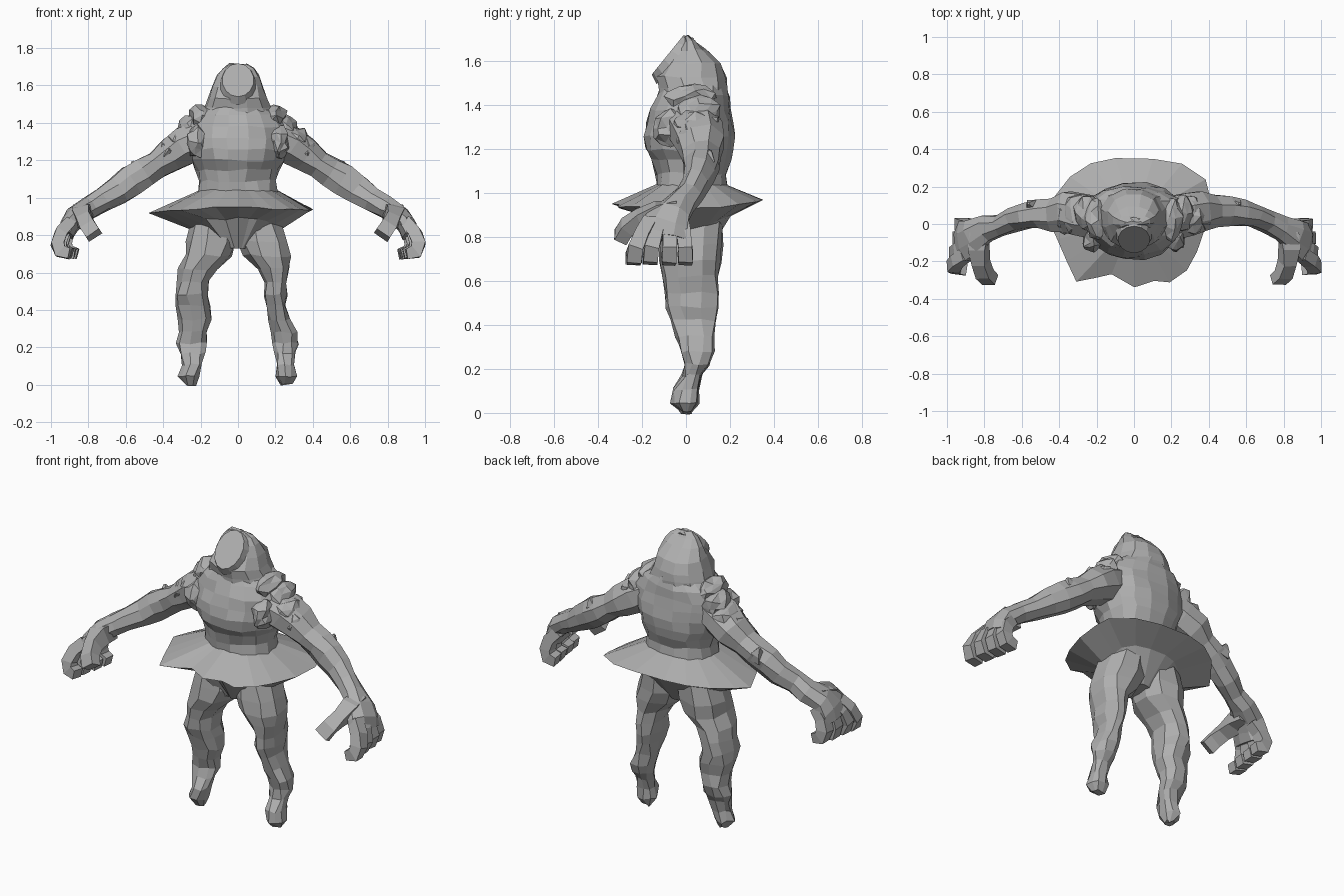
import bpy, bmesh, math, random
from mathutils import Vector, Matrix
from mathutils.bvhtree import BVHTree

random.seed(4)
stone = bpy.data.materials.new("stone_grey")
stone.diffuse_color = (0.43, 0.43, 0.43, 1)
parts = []


def finish(name, bm):
    bmesh.ops.recalc_face_normals(bm, faces=bm.faces)
    me = bpy.data.meshes.new(name)
    bm.to_mesh(me)
    me.materials.append(stone)
    ob = bpy.data.objects.new(name, me)
    bpy.context.collection.objects.link(ob)
    parts.append((ob, BVHTree.FromBMesh(bm)))
    bm.free()
    return ob


def skin(name, rings, jitter=0.0):
    """Bridge equal-sized rings of points and cap both ends."""
    bm = bmesh.new()
    loops = [[bm.verts.new(Vector(p) + Vector([random.uniform(-jitter, jitter) for _ in "xyz"]))
              for p in ring] for ring in rings]
    n = len(loops[0])
    for a, b in zip(loops, loops[1:]):
        for i in range(n):
            j = (i + 1) % n
            bm.faces.new((a[i], a[j], b[j], b[i]))
    bm.faces.new(loops[0])
    bm.faces.new(loops[-1])
    return finish(name, bm)


def column(name, rows, n, jitter, taper=0.0):
    """Upright loft, rows of (z, left x, right x, front y, back y); taper narrows the front."""
    rings = []
    for z, x0, x1, y0, y1 in rows:
        ring = []
        for i in range(n):
            a = 2 * math.pi * (i + 0.5) / n
            c, s = math.cos(a), math.sin(a)
            c, s = [math.copysign(abs(v) ** 0.9, v) for v in (c, s)]
            c *= 1 - taper * max(0, -s)
            ring.append(((x0 + x1) / 2 + c * (x1 - x0) / 2,
                         (y0 + y1) / 2 + s * (y1 - y0) / 2, z))
        rings.append(ring)
    return skin(name, rings, jitter)


def tube(name, path, n, jitter=0.0, side=1):
    """Loft along a path of (x, y, z, radius across, radius in depth)."""
    pts = [Vector(p[:3]) for p in path]
    grow = 1 / math.cos(math.pi / n) if n < 6 else 1.04
    rings = []
    for k, p in enumerate(path):
        t = (pts[min(k + 1, len(pts) - 1)] - pts[max(k - 1, 0)]).normalized()
        u = Vector((0, 1, 0)).cross(t).normalized()
        v = t.cross(u)
        ring = []
        for i in range(n):
            a = 2 * math.pi * (i + 0.5) / n
            q = pts[k] + (u * math.cos(a) * p[3] + v * math.sin(a) * p[4]) * grow
            ring.append((q.x * side, q.y, q.z))
        rings.append(ring)
    return skin(name, rings, jitter)


def lump(name, loc, size, jitter=0.012):
    bm = bmesh.new()
    bmesh.ops.create_icosphere(bm, subdivisions=2, radius=1)
    for v in bm.verts:
        v.co = Vector([l + c * s + random.uniform(-jitter, jitter)
                       for l, c, s in zip(loc, v.co, size)])
    return finish(name, bm)


def inside(tree, p):
    """Odd number of surface crossings along a slanted ray."""
    d, hits = Vector((0.31, 0.87, 0.38)).normalized(), 0
    while hits < 40:
        loc = tree.ray_cast(p, d)[0]
        if loc is None:
            break
        p, hits = loc + d * 1e-5, hits + 1
    return hits % 2 == 1


# Torso, neck mass and pointed head
column("torso", [
    (0.95, -.205, .205, -.12, .18), (1.02, -.22, .22, -.14, .19), (1.09, -.21, .21, -.14, .19),
    (1.15, -.225, .225, -.155, .205), (1.20, -.25, .25, -.185, .215), (1.26, -.27, .27, -.19, .22),
    (1.32, -.28, .28, -.18, .215), (1.38, -.275, .275, -.16, .205), (1.44, -.235, .235, -.14, .20),
    (1.49, -.165, .165, -.115, .185)], 16, 0.008, 0.15)
column("head", [
    (1.42, -.21, .21, -.12, .19), (1.48, -.18, .18, -.125, .195), (1.53, -.16, .16, -.135, .185),
    (1.59, -.14, .14, -.095, .16), (1.65, -.112, .112, -.05, .09),
    (1.69, -.085, .085, -.02, .045), (1.715, -.05, .05, -.005, .015)], 12, 0.006)

# Smooth oval face plate, tilted backwards
bm = bmesh.new()
bmesh.ops.create_cone(bm, cap_ends=True, segments=14, radius1=1, radius2=0.85, depth=1)
bmesh.ops.transform(bm, verts=bm.verts, matrix=Matrix.Translation((0, -0.066, 1.615))
                    @ Matrix.Rotation(math.radians(51), 4, 'X')
                    @ Matrix.Diagonal((0.1, 0.135, 0.045, 1)))
finish("face", bm)

# Flared skirt with an uneven rim
rim = [(.40, .16, .935), (.38, .24, .95), (.26, .32, .96), (.10, .35, .97), (-.10, .35, .97),
       (-.23, .325, .96), (-.34, .25, .95), (-.43, .14, .93), (-.48, .07, .92),
       (-.41, -.08, .925), (-.36, -.2, .93), (-.31, -.31, .93), (-.21, -.29, .94),
       (-.12, -.27, .95), (0, -.34, .95), (.11, -.305, .95), (.19, -.31, .94),
       (.28, -.25, .94), (.34, -.15, .935), (.39, 0, .93)]
waist, under, base = [], [], []
for x, y, z in rim:
    d = math.hypot(x / .19, (y - .025) / .135)
    waist.append((x / d, .025 + (y - .025) / d, 1.05))
    under.append((x * .55, y * .55 + .01, .82 + .22 * abs(y)))
    base.append((x * .15, y * .25 + .01, .73))
skin("skirt", [waist, rim, under, base], 0.003)

# Legs, tapering to small feet
column("left_leg", [
    (0, -.285, -.225, -.02, .025), (.05, -.315, -.205, -.065, .06), (.11, -.30, -.19, -.055, .055),
    (.17, -.31, -.17, -.015, .07), (.22, -.33, -.16, -.01, .10), (.28, -.315, -.16, -.03, .125),
    (.35, -.32, -.13, -.045, .13), (.42, -.335, -.145, -.07, .14), (.48, -.34, -.16, -.10, .15),
    (.55, -.32, -.16, -.10, .155), (.62, -.315, -.11, -.11, .15), (.69, -.285, -.03, -.125, .155),
    (.77, -.28, .0, -.12, .165), (.90, -.24, .0, -.10, .17)], 9, 0.009)
column("right_leg", [
    (0, .225, .29, -.02, .025), (.05, .205, .315, -.065, .06), (.11, .20, .31, -.055, .055),
    (.17, .20, .31, -.015, .07), (.22, .18, .32, -.01, .10), (.28, .17, .315, -.03, .125),
    (.35, .165, .28, -.045, .13), (.42, .15, .26, -.07, .14), (.48, .135, .265, -.10, .15),
    (.55, .135, .265, -.10, .155), (.62, .10, .28, -.11, .15), (.69, .03, .29, -.125, .155),
    (.77, .0, .275, -.12, .165), (.90, .0, .22, -.10, .17)], 9, 0.009)

# Arms, hands and the ragged shoulder mass, mirrored
for s, label in ((-1, "left"), (1, "right")):
    arm = [(.20, .03, 1.32, .10, .12), (.28, .05, 1.28, .105, .12), (.36, .065, 1.23, .095, .11),
           (.43, .07, 1.18, .075, .09), (.50, .07, 1.135, .08, .08), (.57, .06, 1.09, .085, .07),
           (.64, .045, 1.04, .08, .062), (.72, .01, .99, .065, .06), (.79, -.025, .95, .06, .07),
           (.86, -.065, .905, .058, .09), (.90, -.09, .855, .052, .11), (.92, -.1, .80, .042, .115)]
    lean = .02 if s < 0 else 0
    tube(label + "_arm", [(x, y - (lean if .4 < x < .75 else 0), z, a, b)
                          for x, y, z, a, b in arm], 8, 0.006, s)
    tube(label + "_elbow_spur", [(.54, .09, 1.12, .035, .035), (.55, .105, 1.16, .025, .025),
                                 (.565, .11, 1.195, .006, .006)], 4, 0, s)
    # Four hooked fingers fanned out in depth
    for i, tip in enumerate((-.235, -.16, -.075, .0)):
        y = -.165 + .048 * i
        dx = -.014 * i
        tube(f"{label}_finger_{i + 1}", [
            (.90 + dx, y, .87, .03, .03), (.948 + dx, (y + tip) / 2, .815, .033, .032),
            (.966 + dx, tip * .9 + y * .1, .755, .034, .032), (.95 + dx, tip, .712, .036, .033),
            (.90 + dx, tip - .005, .70, .028, .032)], 4, 0.003, s)
    tube(label + "_thumb", [
        (.83, -.04, .915, .05, .05), (.83, -.13, .905, .045, .05), (.82, -.21, .88, .038, .04),
        (.80, -.27, .845, .04, .034), (.77, -.30, .80, .042, .03)], 4, 0.003, s)
    for k, (loc, size) in enumerate([
            ((.25, .06, 1.36), (.07, .10, .085)), ((.195, .03, 1.43), (.065, .12, .065)),
            ((.31, .05, 1.30), (.07, .11, .075)), ((.22, -.07, 1.30), (.055, .08, .09)),
            ((.37, .05, 1.245), (.06, .10, .07))]):
        lump(f"{label}_shoulder_fold_{k + 1}", (loc[0] * s, loc[1], loc[2]), size)

# Trim the faces buried inside neighbouring parts
for ob, own in parts:
    bm = bmesh.new()
    bm.from_mesh(ob.data)
    buried = set()
    for other, tree in parts:
        if other is ob:
            continue
        deep = {v for v in bm.verts if inside(tree, v.co)}
        buried |= {f for f in bm.faces if all(v in deep for v in f.verts)
                   and inside(tree, f.calc_center_median())}
    bmesh.ops.delete(bm, geom=list(buried), context='FACES')
    bm.to_mesh(ob.data)
    bm.free()
